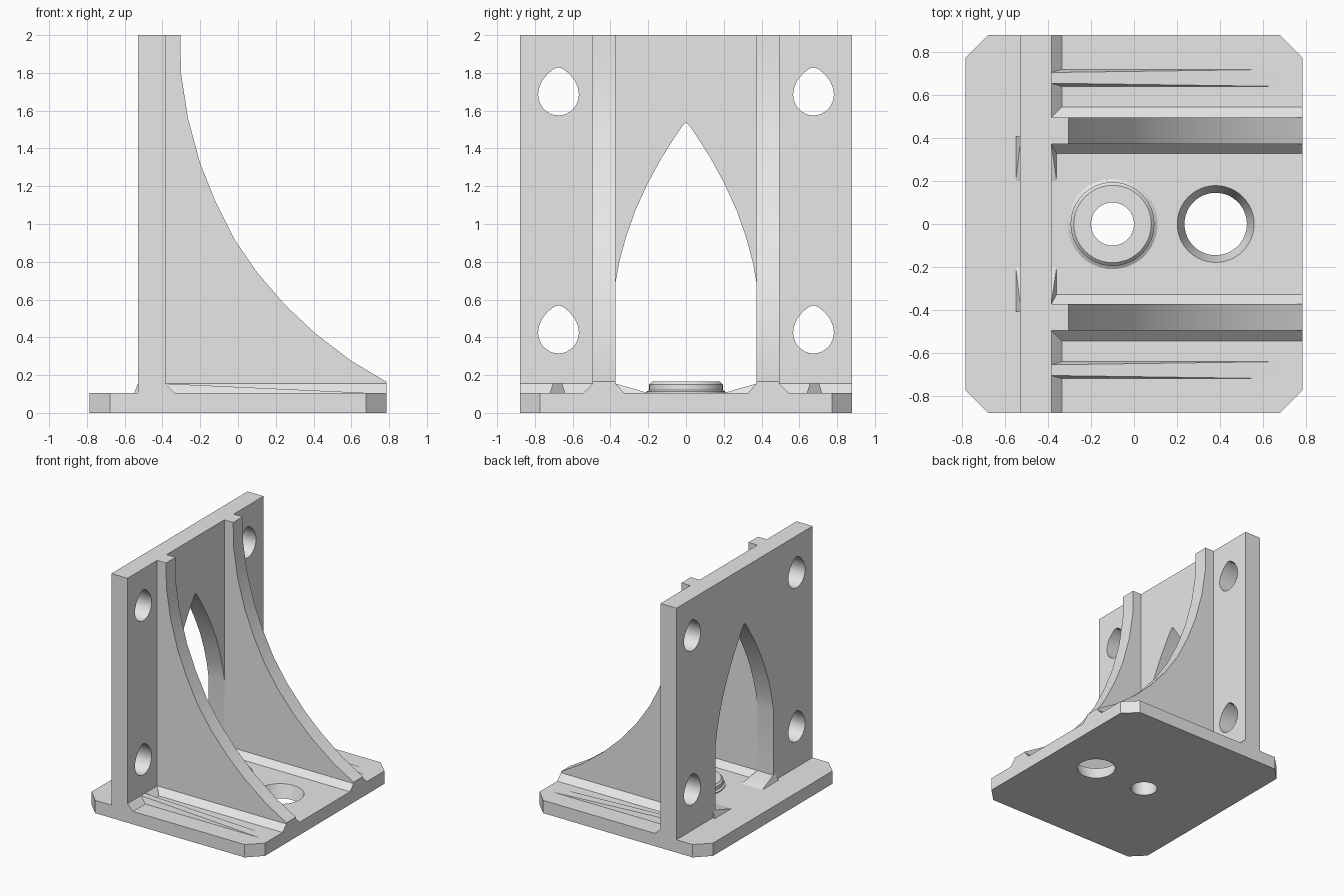
import bpy
import bmesh
from math import sin, cos, pi

cube = bpy.data.objects.get("Cube")
if cube:
    bpy.data.objects.remove(cube, do_unlink=True)

grey = bpy.data.materials.new("plain_grey")
grey.use_nodes = True
grey.diffuse_color = (0.8, 0.8, 0.8, 1)
grey.node_tree.nodes["Principled BSDF"].inputs["Base Color"].default_value = (0.8, 0.8, 0.8, 1)

BACK, FACE, DEPTH = -0.53, -0.385, 0.88   # wall planes and half width
END = 0.785                               # half length of the base
FLOOR, FILLET = 0.105, 0.155              # base top and fillet top
RIB_IN, RIB_OUT = 0.373, 0.495


def finish(name, bm):
    bmesh.ops.recalc_face_normals(bm, faces=bm.faces[:])
    mesh = bpy.data.meshes.new(name)
    bm.to_mesh(mesh)
    bm.free()
    mesh.materials.append(grey)
    obj = bpy.data.objects.new(name, mesh)
    bpy.context.collection.objects.link(obj)
    return obj


def prism(name, points, axis, start, stop):
    """Extrude a 2D outline along x, y or z."""
    place = {"x": lambda p, t: (t, p[0], p[1]),
             "y": lambda p, t: (p[0], t, p[1]),
             "z": lambda p, t: (p[0], p[1], t)}[axis]
    bm = bmesh.new()
    face = bm.faces.new([bm.verts.new(place(p, start)) for p in points])
    moved = bmesh.ops.extrude_face_region(bm, geom=[face])["geom"]
    shift = place((0, 0), stop - start)
    bmesh.ops.translate(bm, vec=shift, verts=[v for v in moved if isinstance(v, bmesh.types.BMVert)])
    return finish(name, bm)


def hull(name, points):
    bm = bmesh.new()
    verts = [bm.verts.new(p) for p in points]
    bmesh.ops.convex_hull(bm, input=verts)
    return finish(name, bm)


def lathe(name, x, profile, steps=48):
    """Solid turned about a vertical axis at (x, 0)."""
    bm = bmesh.new()
    rings = [[bm.verts.new((x + r * cos(2 * pi * i / steps), r * sin(2 * pi * i / steps), z))
              for i in range(steps)] for r, z in profile]
    for low, high in zip(rings, rings[1:]):
        for i in range(steps):
            j = (i + 1) % steps
            bm.faces.new((low[i], low[j], high[j], high[i]))
    bm.faces.new(rings[0])
    bm.faces.new(rings[-1])
    return finish(name, bm)


def cut(target, cutter):
    mod = target.modifiers.new("cut", "BOOLEAN")
    mod.operation = "DIFFERENCE"
    mod.solver = "EXACT"
    mod.object = cutter
    with bpy.context.temp_override(object=target, active_object=target):
        bpy.ops.object.modifier_apply(modifier=mod.name)
    bpy.data.objects.remove(cutter, do_unlink=True)


parts = []

# Base plate with clipped corners and two holes
c = 0.108
base = prism("base_plate", [(-END + c, -DEPTH), (END - c, -DEPTH), (END, -DEPTH + c), (END, DEPTH - c),
                            (END - c, DEPTH), (-END + c, DEPTH), (-END, DEPTH - c), (-END, -DEPTH + c)],
             "z", 0, FLOOR)
cut(base, lathe("tapered_cutter", 0.38, [(0.142, -0.01), (0.182, FLOOR + 0.01)]))
cut(base, lathe("bore_cutter", -0.1, [(0.1, -0.05), (0.1, 0.3)]))
parts.append(base)

# Raised boss around the smaller hole
boss = lathe("boss", -0.1, [(0.21, 0.1), (0.21, 0.112), (0.195, 0.122), (0.195, 0.15), (0.18, 0.165)])
cut(boss, lathe("boss_cutter", -0.1, [(0.1, -0.05), (0.1, 0.3)]))
parts.append(boss)

# Upright wall with pointed arch and four teardrop holes
wall = prism("upright_wall", [(-DEPTH, 0.1), (DEPTH, 0.1), (DEPTH, 2), (-DEPTH, 2)], "x", BACK, FACE)
side = [(RIB_IN, 0.0), (RIB_IN, 0.69), (0.353, 0.8), (0.318, 0.93), (0.267, 1.075),
        (0.2, 1.22), (0.132, 1.345), (0.066, 1.45), (0.02, 1.52)]
arch = side + [(0, 1.54)] + [(-y, z) for y, z in reversed(side)]
cut(wall, prism("arch_cutter", arch, "x", BACK - 0.1, FACE + 0.1))
bowl = [(0.108 * cos(a), 0.11 * sin(a)) for a in [pi + pi * i / 16 for i in range(17)]]
point = [(0.103, 0.035), (0.087, 0.073), (0.059, 0.108), (0.025, 0.136)]
tear = bowl + point + [(0, 0.145)] + [(-y, z) for y, z in reversed(point)]
for y0 in (-0.675, 0.675):
    for z0 in (0.425, 1.685):
        cut(wall, prism("tear_cutter", [(y0 + y, z0 + z) for y, z in tear], "x", BACK - 0.1, FACE + 0.1))
parts.append(wall)

# Curved ribs, fillets and ridges, mirrored to both sides
sweep = [(-0.305, 2), (-0.302, 1.8), (-0.265, 1.56), (-0.2, 1.32), (-0.12, 1.12), (-0.02, 0.92),
         (0.1, 0.745), (0.25, 0.57), (0.41, 0.42), (0.6, 0.275), (END, 0.165)]
outline = [(FACE, 0.1), (FACE, 2)] + sweep + [(END, 0.1)]
for s, label in ((1, "back"), (-1, "front")):
    parts.append(prism(label + "_rib", outline, "y", s * RIB_IN, s * RIB_OUT))
    for where, y, reach in (("outer", RIB_OUT, 0.05), ("inner", RIB_IN, -0.045)):
        parts.append(prism(f"{label}_rib_{where}_fillet",
                           [(s * y, FLOOR), (s * y, FILLET), (s * (y + reach), FLOOR)], "x", FACE, END))
    parts.append(prism(label + "_wall_fillet", [(FACE, FLOOR), (FACE, FILLET), (FACE + 0.05, FLOOR)],
                       "y", s * RIB_OUT, s * DEPTH))

    # Tapering ridge below the holes
    ridge = []
    for e in (-1, 1):
        y = s * 0.68
        ridge += [(FACE, y + e * 0.04, FLOOR), (FACE, y + e * 0.025, FILLET), (0.7, y + e * 0.04, FLOOR)]
    parts.append(hull(label + "_ridge", ridge))

    # Sloped corner in the foot of the arch
    corner = [(x, s * y, FLOOR) for x in (BACK - 0.02, FACE + 0.025) for y in (0.2, RIB_IN + 0.035)]
    corner += [(x, s * y, FILLET) for x in (BACK, FACE) for y in (RIB_IN, RIB_IN + 0.035)]
    parts.append(hull(label + "_arch_corner", corner))

# Smooth the curves, keep the corners sharp
bpy.ops.object.select_all(action="DESELECT")
for obj in parts:
    obj.select_set(True)
bpy.context.view_layer.objects.active = wall
bpy.ops.object.shade_smooth_by_angle(angle=pi / 6)
